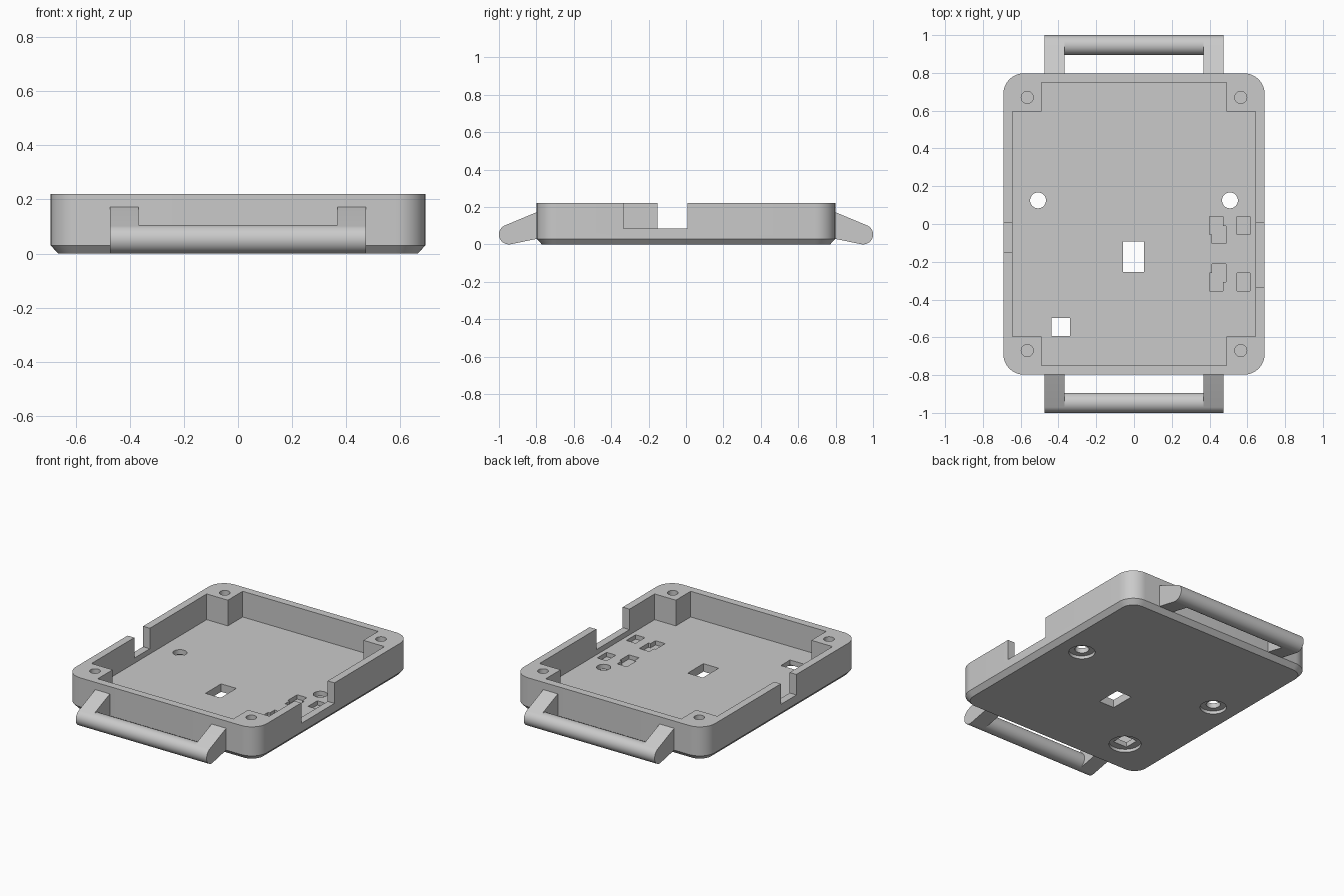
import bpy
import bmesh
import math

old = bpy.data.objects.get("Cube")
if old:
    bpy.data.objects.remove(old, do_unlink=True)

# Single plastic colour
GREY = (0.59, 0.59, 0.59, 1.0)
plastic = bpy.data.materials.new("grey plastic")
plastic.use_nodes = True
plastic.diffuse_color = GREY
plastic.node_tree.nodes["Principled BSDF"].inputs["Base Color"].default_value = GREY

HALF_X, HALF_Y, HEIGHT = 0.692, 0.798, 0.22
FLOOR, SILL, RECESS, POCKET = 0.052, 0.086, 0.02, 0.024


def loft(name, rings):
    """Closed solid through matching rings of 3D points."""
    bm = bmesh.new()
    loops = [[bm.verts.new(p) for p in ring] for ring in rings]
    n = len(loops[0])
    bm.faces.new(loops[0])
    bm.faces.new(loops[-1])
    for a, b in zip(loops, loops[1:]):
        for i in range(n):
            j = (i + 1) % n
            bm.faces.new((a[i], a[j], b[j], b[i]))
    bmesh.ops.recalc_face_normals(bm, faces=bm.faces[:])
    mesh = bpy.data.meshes.new(name)
    bm.to_mesh(mesh)
    bm.free()
    mesh.materials.append(plastic)
    obj = bpy.data.objects.new(name, mesh)
    bpy.context.collection.objects.link(obj)
    return obj


def rounded_ring(hx, hy, r, z, steps=10):
    pts = []
    for k, (sx, sy) in enumerate([(1, 1), (-1, 1), (-1, -1), (1, -1)]):
        for i in range(steps + 1):
            a = math.pi / 2 * (k + i / steps)
            pts.append((sx * (hx - r) + r * math.cos(a),
                        sy * (hy - r) + r * math.sin(a), z))
    return pts


def prism(points, z0, z1):
    return loft("cutter", [[(x, y, z) for x, y in points] for z in (z0, z1)])


def box(x0, x1, y0, y1, z0, z1):
    return prism([(x0, y0), (x1, y0), (x1, y1), (x0, y1)], z0, z1)


def cylinder(x, y, r, z0, z1, n=40):
    angles = [2 * math.pi * i / n for i in range(n)]
    return prism([(x + r * math.cos(a), y + r * math.sin(a)) for a in angles], z0, z1)


def cut(target, cutter):
    mod = target.modifiers.new("cut", 'BOOLEAN')
    mod.operation = 'DIFFERENCE'
    mod.solver = 'EXACT'
    mod.object = cutter
    bpy.context.view_layer.objects.active = target
    bpy.ops.object.modifier_apply(modifier=mod.name)
    bpy.data.objects.remove(cutter, do_unlink=True)


def smooth(obj):
    bpy.ops.object.select_all(action='DESELECT')
    obj.select_set(True)
    bpy.context.view_layer.objects.active = obj
    bpy.ops.object.shade_smooth_by_angle(angle=math.radians(28))


# Tray with rounded corners and a chamfered base
tray = loft("tray", [
    rounded_ring(HALF_X - 0.027, HALF_Y - 0.027, 0.083, 0),
    rounded_ring(HALF_X, HALF_Y, 0.11, 0.03),
    rounded_ring(HALF_X, HALF_Y, 0.11, HEIGHT)])

# Cross-shaped cavity, leaving a post in each corner
cx, cy, px, py = 0.643, 0.748, 0.49, 0.595
cut(tray, prism([(cx, -py), (cx, py), (px, py), (px, cy), (-px, cy), (-px, py),
                 (-cx, py), (-cx, -py), (-px, -py), (-px, -cy), (px, -cy), (px, -py)],
                FLOOR, 0.4))

# Side wall notches, ending in a sill above the floor
cut(tray, box(0.6, 0.8, -0.335, 0.008, SILL, 0.4))
cut(tray, box(-0.8, -0.6, -0.152, 0.008, SILL, 0.4))

# Corner screw holes
for sx in (-1, 1):
    for sy in (-1, 1):
        cut(tray, cylinder(sx * 0.565, sy * 0.67, 0.032, 0.06, 0.4))

# Round floor holes, counterbored from below
for sx in (-1, 1):
    cut(tray, cylinder(sx * 0.508, 0.125, 0.078, -0.1, RECESS))
    cut(tray, cylinder(sx * 0.508, 0.125, 0.042, -0.1, 0.15))

# Square hole with its counterbore, and the central window
cut(tray, cylinder(-0.388, -0.545, 0.095, -0.1, RECESS))
cut(tray, box(-0.438, -0.338, -0.592, -0.497, -0.1, 0.15))
cut(tray, box(-0.057, 0.053, -0.255, -0.093, -0.1, 0.15))

# Shallow pockets in the floor, mirrored about their middle line
MID = -0.158
for s in (-1, 1):
    def my(v):
        return MID + s * v
    cut(tray, prism([(0.4, my(0.198)), (0.47, my(0.198)), (0.47, my(0.148)),
                     (0.486, my(0.148)), (0.486, my(0.054)), (0.413, my(0.054)),
                     (0.413, my(0.102)), (0.4, my(0.102))], POCKET, 0.15))
    cut(tray, prism([(0.546, my(0.198)), (0.614, my(0.198)),
                     (0.614, my(0.102)), (0.546, my(0.102))], POCKET, 0.15))
smooth(tray)

# Handles: two tapered arms and a round grip at each end
R, GRIP_Y, GRIP_Z = 0.053, 0.947, 0.053


def arc(a0, a1, n):
    angles = [math.radians(a0 + (a1 - a0) * i / n) for i in range(n + 1)]
    return [(GRIP_Y + R * math.cos(a), GRIP_Z + R * math.sin(a)) for a in angles]


arm_profile = [(0.775, 0.182), (0.775, 0.034)] + arc(-100, 65, 24)
grip_profile = arc(0, 352.5, 47)


def extrude_x(name, profile, x0, x1, side):
    smooth(loft(name, [[(x, side * y, z) for y, z in profile] for x in (x0, x1)]))


for side, end in ((-1, "front"), (1, "back")):
    extrude_x(end + "_grip", grip_profile, -0.37, 0.37, side)
    extrude_x(end + "_left_arm", arm_profile, 0.368, 0.473, side)
    extrude_x(end + "_right_arm", arm_profile, -0.473, -0.368, side)
